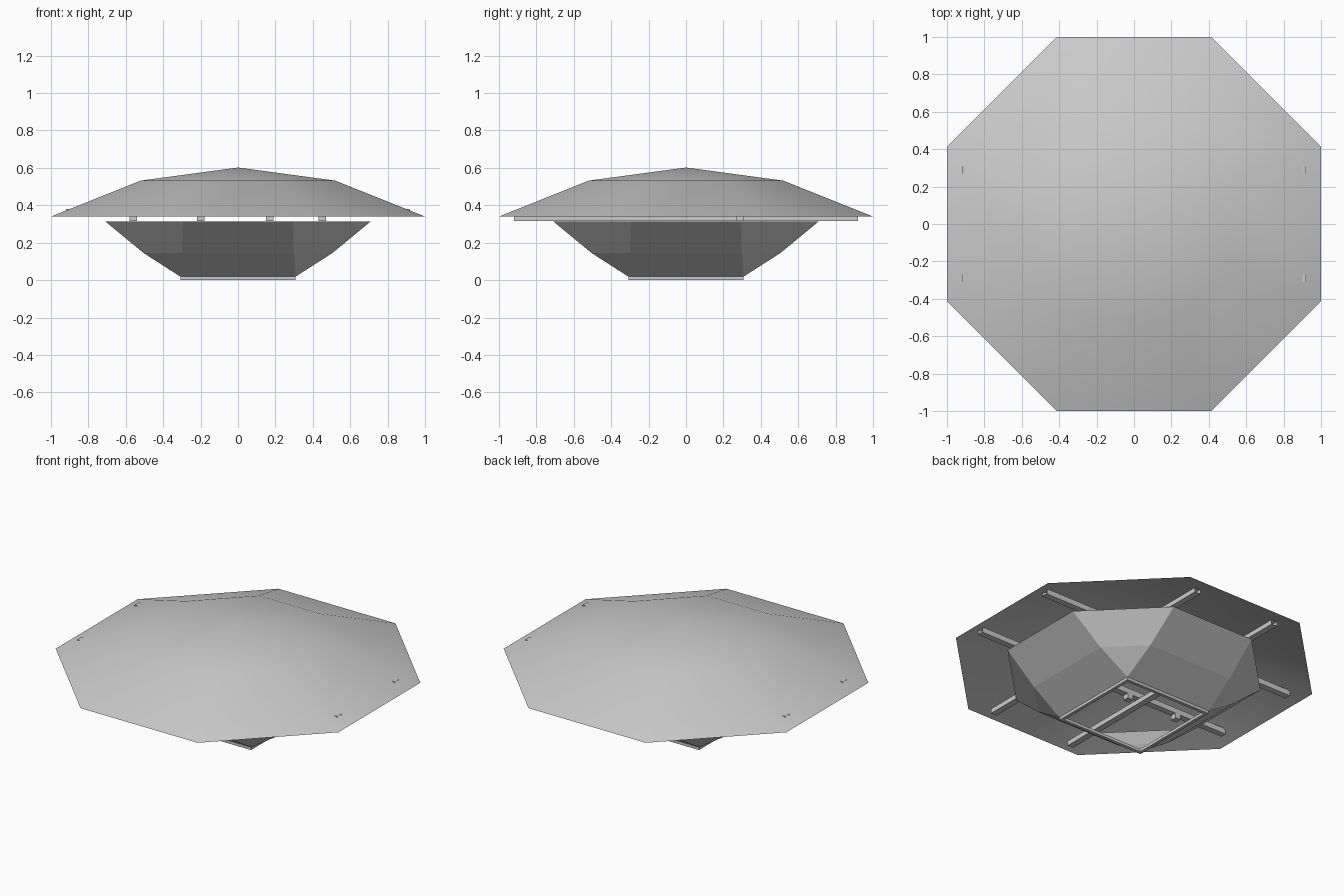
import bpy, bmesh

cube = bpy.data.objects.get("Cube")
if cube:
    bpy.data.objects.remove(cube, do_unlink=True)

# One flat colour for all parts
grey = bpy.data.materials.new("light_grey")
grey.use_nodes = True
colour = (0.6, 0.6, 0.6, 1)
grey.diffuse_color = colour
grey.node_tree.nodes["Principled BSDF"].inputs["Base Color"].default_value = colour


def make_object(name, bm, smooth=False):
    mesh = bpy.data.meshes.new(name)
    for face in bm.faces:
        face.smooth = smooth
    bm.to_mesh(mesh)
    bm.free()
    mesh.materials.append(grey)
    obj = bpy.data.objects.new(name, mesh)
    bpy.context.collection.objects.link(obj)
    return obj


def octagon(bm, wide, narrow, z):
    """Ring with flats facing the axes; 'narrow' is half a flat's length."""
    points = []
    for sx, sy in ((1, 1), (-1, 1), (-1, -1), (1, -1)):
        pair = [(sx * wide, sy * narrow), (sx * narrow, sy * wide)]
        points += pair if sx == sy else pair[::-1]
    return [bm.verts.new((x, y, z)) for x, y in points]


def bridge(bm, low, high):
    n = len(low)
    for i in range(n):
        j = (i + 1) % n
        bm.faces.new((low[i], low[j], high[j], high[i]))


def box(name, size, centre, open_axis=None):
    """Box, optionally without the two faces across one axis."""
    bm = bmesh.new()
    bmesh.ops.create_cube(bm, size=1)
    if open_axis is not None:
        ends = [f for f in bm.faces if abs(f.normal[open_axis]) > 0.9]
        bmesh.ops.delete(bm, geom=ends, context="FACES_ONLY")
    for v in bm.verts:
        v.co = [v.co[i] * size[i] + centre[i] for i in range(3)]
    return make_object(name, bm)


# Shallow octagonal canopy, an open sheet
bm = bmesh.new()
rim = octagon(bm, 1, 0.414, 0.34)
shoulder = octagon(bm, 0.52, 0.215, 0.532)
bridge(bm, rim, shoulder)
apex = bm.verts.new((0, 0, 0.602))
for i in range(8):
    bm.faces.new((shoulder[i], shoulder[(i + 1) % 8], apex))
make_object("canopy", bm, smooth=True)

# Lower bowl: octagonal rim narrowing to a square opening
bm = bmesh.new()
foot = octagon(bm, 0.307, 0.307, 0.018)
middle = octagon(bm, 0.505, 0.3, 0.145)
top = octagon(bm, 0.71, 0.294, 0.314)
bridge(bm, foot, middle)
bridge(bm, middle, top)
bmesh.ops.remove_doubles(bm, verts=bm.verts[:], dist=0.0001)
make_object("lower_bowl", bm)

# Square frame round the bottom opening
for side in (-1, 1):
    label = "left" if side > 0 else "right"
    box(f"base_frame_{label}", (0.02, 0.614, 0.018), (side * 0.297, 0, 0.009))
    label = "back" if side > 0 else "front"
    box(f"base_frame_{label}", (0.574, 0.02, 0.018), (0, side * 0.297, 0.009))

# Crossed pairs of open tubes carrying the canopy
for side in (-1, 1):
    label = "left" if side > 0 else "right"
    box(f"lower_beam_{label}", (0.04, 1.84, 0.03), (side * 0.29, 0, 0.33), 1)
    label = "back" if side > 0 else "front"
    box(f"upper_beam_{label}", (1.84, 0.04, 0.035), (0, side * 0.29, 0.3625), 0)

# Small brackets under the upper beams
for x, y in ((-0.56, -0.29), (-0.2, -0.29), (0.17, 0.29), (0.45, 0.29)):
    box("bracket", (0.04, 0.04, 0.03), (x, y, 0.33))
